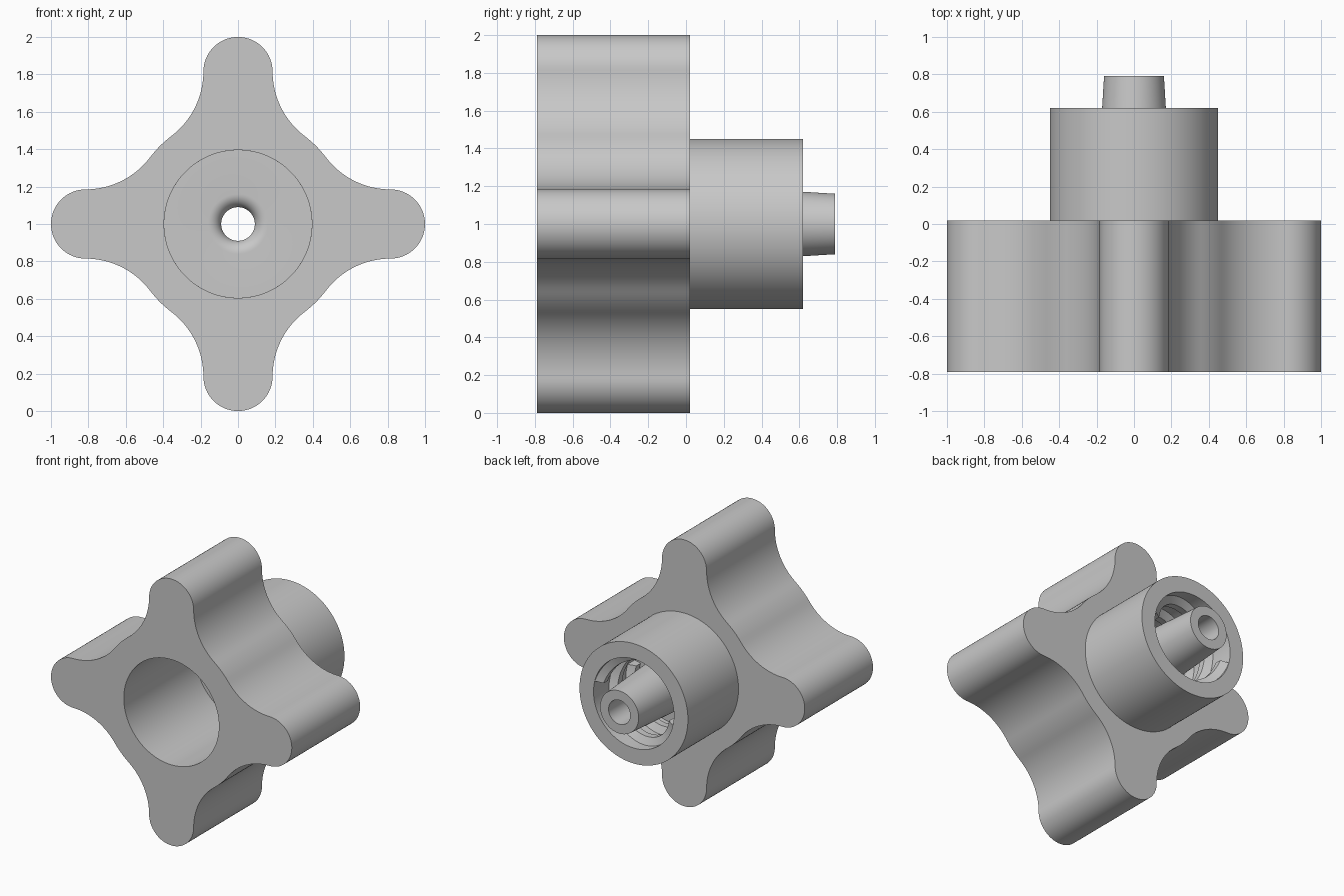
import bpy, bmesh, math
from math import cos, sin, pi, radians

if "Cube" in bpy.data.objects:
    bpy.data.objects.remove(bpy.data.objects["Cube"])

FRONT, GRIP_BACK, COLLAR_BACK, TIP_BACK = -0.79, 0.02, 0.62, 0.79
BORE_FLOOR, CAVITY_FLOOR = 0.06, 0.14
BORE_R, COLLAR_R, CAVITY_R, CREST_R = 0.395, 0.45, 0.334, 0.28
CENTRE_Z = 1.0

grey = bpy.data.materials.new("light grey plastic")
grey.use_nodes = True
colour = (0.58, 0.58, 0.58, 1)
grey.diffuse_color = colour
grey.node_tree.nodes["Principled BSDF"].inputs["Base Color"].default_value = colour


def at(r, angle, y):
    """Point on a circle round the connector's axis."""
    return (r * cos(angle), y, CENTRE_Z - r * sin(angle))


def loft(name, rings, closed_rings=True, closed_path=True):
    """Skin a row of equal point rings with quads and smooth them."""
    bm = bmesh.new()
    rows = [[bm.verts.new(p) for p in ring] for ring in rings]
    count, size = len(rows), len(rows[0])
    for i in range(count if closed_path else count - 1):
        a, b = rows[i], rows[(i + 1) % count]
        for j in range(size if closed_rings else size - 1):
            k = (j + 1) % size
            bm.faces.new((a[j], a[k], b[k], b[j]))
    if not closed_path:
        bm.faces.new(rows[0])
        bm.faces.new(rows[-1])
    bmesh.ops.recalc_face_normals(bm, faces=bm.faces)
    mesh = bpy.data.meshes.new(name)
    bm.to_mesh(mesh)
    bm.free()
    mesh.materials.append(grey)
    obj = bpy.data.objects.new(name, mesh)
    bpy.context.collection.objects.link(obj)
    bpy.ops.object.select_all(action="DESELECT")
    obj.select_set(True)
    bpy.context.view_layer.objects.active = obj
    bpy.ops.object.shade_smooth_by_angle(angle=radians(30))
    return obj


def arc(cx, cy, r, start, end, steps):
    return [(cx + r * cos(start + (end - start) * i / steps),
             cy + r * sin(start + (end - start) * i / steps)) for i in range(steps + 1)]


# Four-lobed grip: tip arc, hollow and hub arc make one eighth of the outline
LOBE_R, HUB_R = 0.185, 0.59
lobe_u = 1 - LOBE_R
hollow_r = (LOBE_R**2 + lobe_u**2 - HUB_R**2) / (2 * (HUB_R - LOBE_R))
hollow_v = LOBE_R + hollow_r
hub_angle = math.atan2(hollow_v, lobe_u)
eighth = arc(lobe_u, 0, LOBE_R, 0, pi / 2, 16)
eighth += arc(lobe_u, hollow_v, hollow_r, -pi / 2, hub_angle - pi, 16)[1:]
eighth += arc(0, 0, HUB_R, hub_angle, pi / 4, 4)[1:]
quarter = [(u, -v) for u, v in reversed(eighth[1:])] + eighth[:-1]
outline = []
for lobe in range(4):
    for u, v in quarter:
        outline.append((math.hypot(u, v), math.atan2(v, u) + lobe * pi / 2))

loft("grip", [
    [at(r, a, FRONT) for r, a in outline],
    [at(r, a, GRIP_BACK) for r, a in outline],
    [at(BORE_R, a, GRIP_BACK) for r, a in outline],
    [at(BORE_R, a, FRONT) for r, a in outline],
])

# Collar, inner wall with rounded inlet, and tapered tip turned as one profile
HOLE_R, LIP = 0.09, 0.07
profile = [(BORE_R, GRIP_BACK), (BORE_R, BORE_FLOOR)]
profile += arc(HOLE_R + LIP, BORE_FLOOR + LIP, LIP, -pi / 2, -pi, 10)
profile += [(HOLE_R, TIP_BACK), (0.16, TIP_BACK), (0.2, CAVITY_FLOOR),
            (CAVITY_R, CAVITY_FLOOR), (CAVITY_R, COLLAR_BACK),
            (COLLAR_R, COLLAR_BACK), (COLLAR_R, GRIP_BACK)]
SEGMENTS = 128
loft("collar_and_tip", [[at(r, 2 * pi * i / SEGMENTS, y) for i in range(SEGMENTS)]
                        for r, y in profile])

# Two-start internal thread, ending at the collar mouth
LEAD, ROOT_HALF, CREST_HALF = 0.4, 0.055, 0.025
start_y, end_y = CAVITY_FLOOR + 0.03, COLLAR_BACK - 0.055
turn = 2 * pi * (end_y - start_y) / LEAD
STEPS = 100
for n in range(2):
    rings = []
    for i in range(STEPS + 1):
        t = i / STEPS
        angle = radians(-14) + n * pi - turn * (1 - t)
        y = start_y + (end_y - start_y) * t
        section = [(CAVITY_R + 0.005, -ROOT_HALF), (CREST_R, -CREST_HALF),
                   (CREST_R, CREST_HALF), (CAVITY_R + 0.005, ROOT_HALF)]
        rings.append([at(r, angle, max(CAVITY_FLOOR - 0.02, y + d)) for r, d in section])
    loft(f"thread_{n + 1}", rings, closed_path=False)
